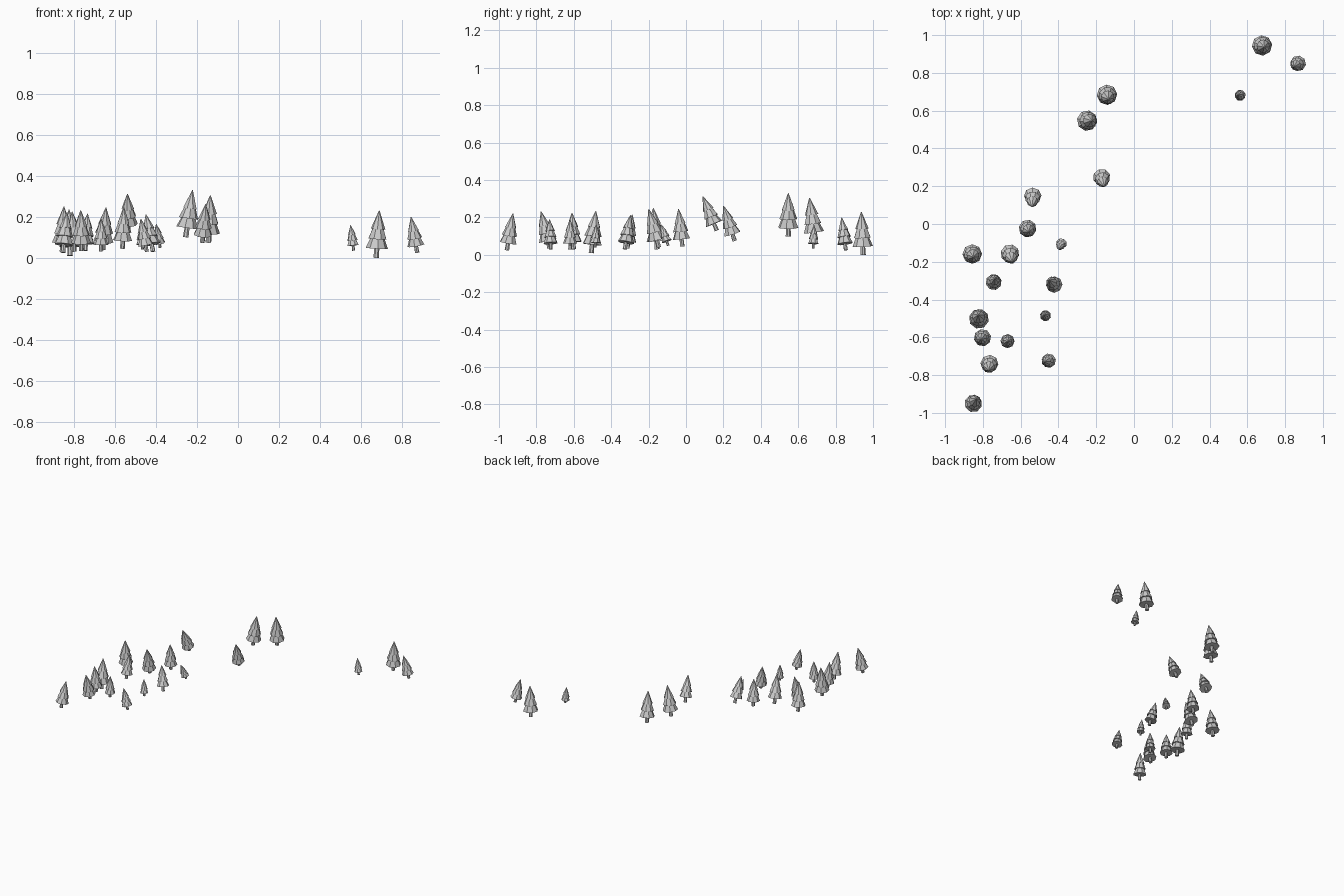
import bpy, bmesh, math
from mathutils import Vector, Matrix

# base x, y, z and tip x, y, z of every tree
TREES = [
    (.675, .947, .00, .69, .937, .23), (.875, .855, .025, .845, .832, .20),
    (.565, .68, .035, .55, .685, .16), (-.145, .69, .075, -.135, .66, .305),
    (-.255, .547, .10, -.222, .547, .33), (-.175, .26, .075, -.158, .20, .262),
    (-.535, .165, .13, -.54, .09, .312), (-.565, -.02, .045, -.557, -.04, .245),
    (-.38, -.095, .05, -.40, -.135, .165), (-.858, -.155, .03, -.85, -.175, .25),
    (-.66, -.145, .04, -.645, -.20, .245), (-.745, -.313, .035, -.735, -.287, .215),
    (-.415, -.327, .03, -.45, -.297, .212), (-.82, -.507, .01, -.825, -.482, .235),
    (-.80, -.60, .03, -.81, -.61, .225), (-.67, -.62, .03, -.668, -.62, .19),
    (-.467, -.487, .04, -.475, -.48, .165), (-.445, -.722, .03, -.475, -.73, .19),
    (-.765, -.73, .035, -.768, -.775, .232), (-.855, -.957, .025, -.835, -.925, .222),
]


def cone(bm, sides, r1, r2, z1, z2, turn):
    m = Matrix.Translation((0, 0, (z1 + z2) / 2)) @ Matrix.Rotation(turn, 4, 'Z')
    bmesh.ops.create_cone(bm, cap_ends=True, segments=sides, radius1=r1,
                          radius2=r2, depth=z2 - z1, matrix=m)


def part(name, mesh, matrix):
    ob = bpy.data.objects.new(name, mesh)
    bpy.context.collection.objects.link(ob)
    ob.matrix_world = matrix


# unit-height trunk
bm = bmesh.new()
cone(bm, 7, .062, .048, 0, .35, 0)
trunk = bpy.data.meshes.new("trunk")
bm.to_mesh(trunk)
bm.free()

# three overlapping tiers of branches
bm = bmesh.new()
cone(bm, 8, .235, .14, .20, .44, .1)
cone(bm, 8, .205, .11, .40, .66, .4)
cone(bm, 8, .155, .008, .61, 1.0, .7)
foliage = bpy.data.meshes.new("foliage")
bm.to_mesh(foliage)
bm.free()

# plant each leaning tree
for i, t in enumerate(TREES):
    base, tip = Vector(t[:3]), Vector(t[3:])
    d = tip - base
    lean = Vector((0, 0, 1)).rotation_difference(d).to_matrix().to_4x4()
    m = (Matrix.Translation(base) @ lean @ Matrix.Rotation(i * 1.3, 4, 'Z')
         @ Matrix.Scale(d.length, 4))
    part(f"tree_trunk_{i + 1}", trunk, m)
    part(f"tree_foliage_{i + 1}", foliage, m)
